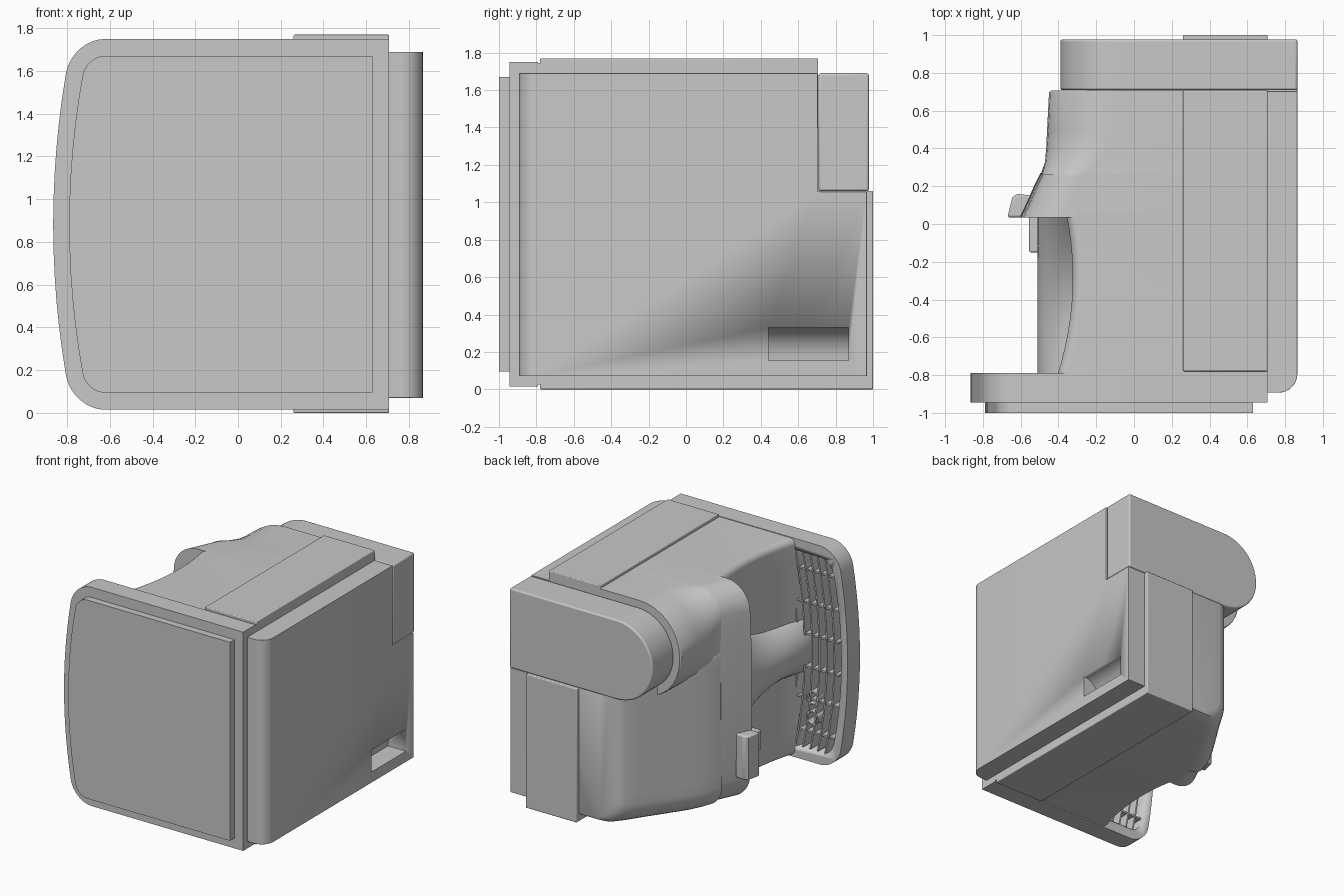
import bpy, bmesh, math

if "Cube" in bpy.data.objects:
    bpy.data.objects.remove(bpy.data.objects["Cube"])

grey = bpy.data.materials.new("plain grey")
grey.use_nodes = True
COLOUR = (0.58, 0.58, 0.58, 1)
grey.diffuse_color = COLOUR
grey.node_tree.nodes["Principled BSDF"].inputs["Base Color"].default_value = COLOUR


def finish(name, bm, bevel=0):
    bmesh.ops.recalc_face_normals(bm, faces=bm.faces)
    mesh = bpy.data.meshes.new(name)
    bm.to_mesh(mesh)
    bm.free()
    mesh.materials.append(grey)
    ob = bpy.data.objects.new(name, mesh)
    bpy.context.collection.objects.link(ob)
    if bevel:
        mod = ob.modifiers.new("bevel", "BEVEL")
        mod.width, mod.segments, mod.limit_method = bevel, 3, "ANGLE"
        mod.angle_limit = math.radians(40)
    bpy.ops.object.select_all(action="DESELECT")
    ob.select_set(True)
    bpy.context.view_layer.objects.active = ob
    bpy.ops.object.shade_smooth_by_angle(angle=math.radians(35))
    return ob


def loft(name, rings, bevel=0):
    """Skin a list of matching closed rings and cap both ends."""
    bm = bmesh.new()
    loops = [[bm.verts.new(p) for p in ring] for ring in rings]
    n = len(loops[0])
    for a, b in zip(loops, loops[1:]):
        for i in range(n):
            j = (i + 1) % n
            bm.faces.new((a[i], a[j], b[j], b[i]))
    bm.faces.new(loops[0])
    bm.faces.new(loops[-1])
    return finish(name, bm, bevel)


def box(name, x, y, z, bevel=0):
    ring = [(x[0], z[0]), (x[1], z[0]), (x[1], z[1]), (x[0], z[1])]
    return loft(name, [[(a, h, b) for a, b in ring] for h in y], bevel)


def arc(cx, cy, r, start, end, steps=8):
    return [(cx + r * math.cos(math.radians(start + (end - start) * i / steps)),
             cy + r * math.sin(math.radians(start + (end - start) * i / steps)))
            for i in range(steps + 1)]


def front_section(y, front, back, z0, z1, r, bow=0):
    """Outline at height y with rounded corners and a slightly bowed front."""
    span = [(front, z1 - r + (z0 - z1 + 2 * r) * i / 12) for i in range(1, 12)]
    pts = arc(front + r, z1 - r, r, 90, 180) + span + arc(front + r, z0 + r, r, 180, 270)
    mid, half = (z0 + z1) / 2, (z1 - z0) / 2
    out = []
    for x, z in pts:
        fade = (back - x) / (back - front)
        out.append((x + bow * ((z - mid) / half) ** 2 * fade, y, z))
    return out + [(back, y, z0), (back, y, z1)]


def cut(target, cutter):
    cutter.hide_render = True
    cutter.hide_set(True)
    mod = target.modifiers.new("cut", "BOOLEAN")
    mod.operation, mod.object, mod.solver = "DIFFERENCE", cutter, "EXACT"


# Base with a bowed end and a foot plate beneath it
base = loft("base_tray", [front_section(y, -0.865, 0.707, 0.015, 1.75, 0.16, 0.09)
                          for y in (-0.945, -0.79)])
loft("foot_plate", [front_section(y, -0.79, 0.63, 0.095, 1.67, 0.09, 0.08)
                    for y in (-1.0, -0.94)])

# Drip grille: pocket, long bars following the bow, cross ribs, two rings
pocket = loft("grille_pocket_cutter", [front_section(y, -0.81, -0.3, 0.1, 1.66, 0.11, 0.09)
                                       for y in (-0.9, -0.7)])
cut(base, pocket)
for i in range(6):
    x = -0.74 + i * 0.065
    rings = []
    for k in range(13):
        t = k / 6 - 1
        xc, z = x + 0.08 * t * t, 0.88 + 0.77 * t
        rings.append([(xc - 0.006, -0.9, z), (xc + 0.006, -0.9, z),
                      (xc + 0.006, -0.8, z), (xc - 0.006, -0.8, z)])
    loft("grille_bar", rings)
for z in (0.24, 0.5, 0.75, 1.01, 1.26, 1.52):
    box("grille_rib", (-0.775, -0.32), (-0.9, -0.81), (z - 0.007, z + 0.007))
for z in (0.36, 0.52):
    bm = bmesh.new()
    outer, inner = arc(-0.55, z, 0.055, 0, 360, 24)[:-1], arc(-0.55, z, 0.045, 0, 360, 24)[:-1]
    rows = [[bm.verts.new((a, y, b)) for a, b in ring]
            for ring, y in ((outer, -0.9), (outer, -0.795), (inner, -0.795), (inner, -0.9))]
    for a, b in zip(rows, rows[1:] + rows[:1]):
        for i in range(24):
            bm.faces.new((a[i - 1], a[i], b[i], b[i - 1]))
    finish("grille_ring", bm)

# Lower body with concave front
lower = []
for i in range(13):
    t = i / 12
    front = -0.44 + 0.08 * t + 0.28 * t * (1 - t)
    lower.append(front_section(-0.9 + 0.96 * t, front, 0.707, 0.025, 1.745, 0.05))
loft("lower_body", lower)

# Central column flaring at both ends
column = []
for i in range(13):
    t = i / 12
    half = 0.19 + 0.12 * (1 - t) ** 3 + 0.38 * t ** 3
    column.append([(-0.25 - 0.26 * math.sin(math.pi * k / 20) ** 1.2,
                    -0.9 + 0.95 * t, 0.88 + half * math.cos(math.pi * k / 20))
                   for k in range(21)])
loft("column", column)

# Nose of the head, sloping outwards to its lower rim
nose = [(0.035, -0.605), (0.12, -0.565), (0.2, -0.53), (0.27, -0.495)]
loft("head_nose", [front_section(y, f, 0.707, 0.025, 1.745, 0.2, 0.03) for y, f in nose])

# Rounded collar carrying the top compartment
collar = [(0.26, -0.49, 0.21), (0.32, -0.472, 0.27), (0.4, -0.465, 0.33),
          (0.5, -0.46, 0.36), (0.695, -0.45, 0.36), (0.707, -0.438, 0.35)]
loft("head_collar", [front_section(y, f, 0.707, 1.0, 1.745, r) for y, f, r in collar])

# Leaning front panel of the head, below the collar
lean = [(0.26, -0.495, 0.025), (0.33, -0.47, 0.025), (0.42, -0.425, 0.025),
        (0.55, -0.345, 0.028), (0.7, -0.25, 0.032), (0.85, -0.16, 0.036),
        (0.93, -0.11, 0.042), (0.96, -0.075, 0.055), (0.97, -0.03, 0.075)]
loft("head_front", [front_section(y, f, 0.707, z0, 1.4, 0.17) for y, f, z0 in lean])

# Round-ended top compartment
stadium = arc(-0.075, 1.375, 0.315, 90, 270, 28) + [(0.865, 1.06), (0.865, 1.69)]
loft("top_compartment", [[(x, y, z) for x, z in stadium] for y in (0.709, 0.978)], 0.012)

# Raised wrap-around panels
box("upper_panel", (0.26, 0.707), (-0.78, 0.707), (0.9, 1.77), 0.006)
box("lower_panel", (0.26, 0.707), (-0.78, 1.0), (0.0, 1.06), 0.006)

# Rear tank, notched for the compartment, with a rounded foot edge
sections = [(0.69, -0.893)] + arc(0.765, -0.793, 0.1, -90, 0)
tank = loft("rear_tank", [[(x, y, 0.07), (x, 0.967, 0.07), (x, 0.967, 1.057),
                           (x, 0.703, 1.057), (x, 0.703, 1.69), (x, y, 1.69)]
                          for x, y in sections], 0.012)

# Scooped grip in the tank
scoop = [(0.95, 0.155)] + [(0.865 + (x - 0.865) * 0.9, z)
                           for x, z in arc(0.865, 0.155, 0.175, 180, 90, 10)] + [(0.95, 0.33)]
cut(tank, loft("grip_cutter", [[(x, y, z) for x, z in scoop] for y in (0.44, 0.87)]))

# Lever on the nose and the spout beneath it
lever = [(-0.67, 0.035), (-0.645, 0.14), (-0.62, 0.16), (-0.54, 0.15), (-0.54, 0.035)]
loft("lever", [[(x, y, z) for x, y in lever] for z in (0.25, 0.6)], 0.012)
box("spout", (-0.555, -0.3), (-0.15, 0.05), (0.36, 0.52), 0.01)
